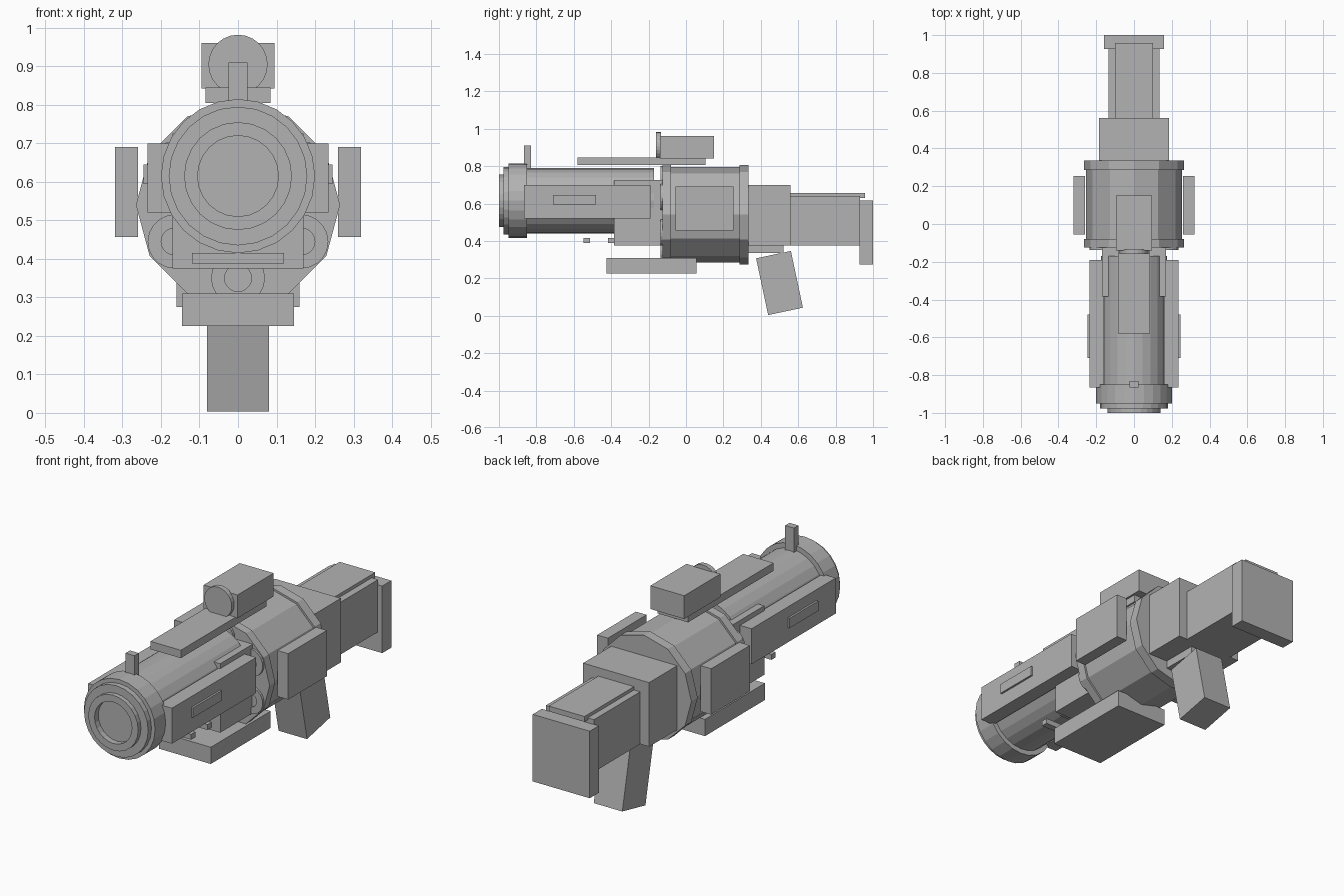
import bpy
import bmesh
import math
from mathutils import Matrix

default = bpy.data.objects.get("Cube")
if default:
    bpy.data.objects.remove(default, do_unlink=True)

GREY = (0.45, 0.45, 0.45, 1.0)
metal = bpy.data.materials.new("plain_grey")
metal.use_nodes = True
metal.diffuse_color = GREY
metal.node_tree.nodes["Principled BSDF"].inputs["Base Color"].default_value = GREY


def finish(name, bm):
    bmesh.ops.recalc_face_normals(bm, faces=bm.faces)
    mesh = bpy.data.meshes.new(name)
    bm.to_mesh(mesh)
    bm.free()
    mesh.materials.append(metal)
    obj = bpy.data.objects.new(name, mesh)
    bpy.context.collection.objects.link(obj)
    return obj


def box(name, x, y, z, tilt=0.0):
    """Box from (min, max) ranges, optionally tilted about the x axis."""
    size = [b - a for a, b in (x, y, z)]
    centre = [(a + b) / 2 for a, b in (x, y, z)]
    bm = bmesh.new()
    bmesh.ops.create_cube(bm, size=1, matrix=Matrix.Diagonal((*size, 1)))
    obj = finish(name, bm)
    obj.location = centre
    obj.rotation_euler.x = tilt
    return obj


def centred(name, half, y, z, tilt=0.0):
    return box(name, (-half, half), y, z, tilt)


def pair(name, x, y, z):
    box("left_" + name, x, y, z)
    box("right_" + name, (-x[1], -x[0]), y, z)


def lathe(name, profile, x, z, sides):
    """Turn a (y, radius) profile about an axis along y, capping both ends."""
    bm = bmesh.new()
    rings = []
    for y, r in profile:
        angles = [math.tau * i / sides for i in range(sides)]
        rings.append([bm.verts.new((x + r * math.cos(a), y, z + r * math.sin(a)))
                      for a in angles])
    for a, b in zip(rings, rings[1:]):
        for i in range(sides):
            j = (i + 1) % sides
            bm.faces.new((a[i], a[j], b[j], b[i]))
    bm.faces.new(rings[0])
    bm.faces.new(rings[-1])
    return finish(name, bm)


# Barrel with stepped muzzle and recessed bore
BORE_Z = 0.615
lathe("barrel", [(-0.97, 0.105), (-1.0, 0.105), (-1.0, 0.14), (-0.977, 0.14),
                 (-0.977, 0.18), (-0.95, 0.18), (-0.95, 0.2), (-0.85, 0.2),
                 (-0.85, 0.175), (-0.17, 0.175)], 0, BORE_Z, 24)
centred("front_sight", 0.025, (-0.865, -0.83), (0.78, 0.91))

# Twelve-sided drum with raised rims
DRUM_Z = 0.54
lathe("drum", [(-0.125, 0.265), (-0.08, 0.265), (-0.08, 0.255), (0.285, 0.255),
               (0.285, 0.265), (0.335, 0.265)], 0, DRUM_Z, 12)

# Ring of chamber tubes on the drum face
for n in range(6):
    a = math.radians(30 + 60 * n)
    lathe(f"chamber_{n + 1}", [(-0.13, 0.035), (-0.137, 0.035), (-0.137, 0.07), (-0.1, 0.07)],
          0.19 * math.cos(a), DRUM_Z + 0.19 * math.sin(a), 20)

# Body blocks in front of and behind the drum
centred("front_housing", 0.17, (-0.385, -0.12), (0.375, 0.725))
centred("rear_housing", 0.185, (0.33, 0.56), (0.375, 0.70))

# Side guards, their plates, and the side pods
pair("guard", (0.16, 0.235), (-0.865, -0.19), (0.52, 0.70))
pair("guard_plate", (0.23, 0.245), (-0.71, -0.48), (0.595, 0.645))
pair("side_pod", (0.26, 0.32), (-0.055, 0.255), (0.457, 0.69))

# Top rail and scope
centred("top_rail", 0.085, (-0.58, 0.105), (0.805, 0.845))
centred("scope_body", 0.095, (-0.14, 0.15), (0.842, 0.96))
lathe("scope_lens", [(-0.16, 0.077), (-0.135, 0.077)], 0, 0.905, 24)

# Lower fore-end and cross bars
centred("fore_grip", 0.145, (-0.425, 0.055), (0.225, 0.31))
for label, y in (("front", -0.53), ("rear", -0.4)):
    centred(label + "_cross_bar", 0.12, (y - 0.017, y + 0.017), (0.388, 0.415))

# Shoulder stock
centred("stock", 0.135, (0.555, 0.93), (0.375, 0.64))
centred("cheek_rest", 0.1, (0.555, 0.957), (0.63, 0.657))
centred("butt_plate", 0.16, (0.927, 1.0), (0.275, 0.615))

# Pistol grip
centred("grip_mount", 0.075, (0.33, 0.52), (0.335, 0.38))
centred("pistol_grip", 0.08, (0.405, 0.595), (0.02, 0.33), math.radians(12))
